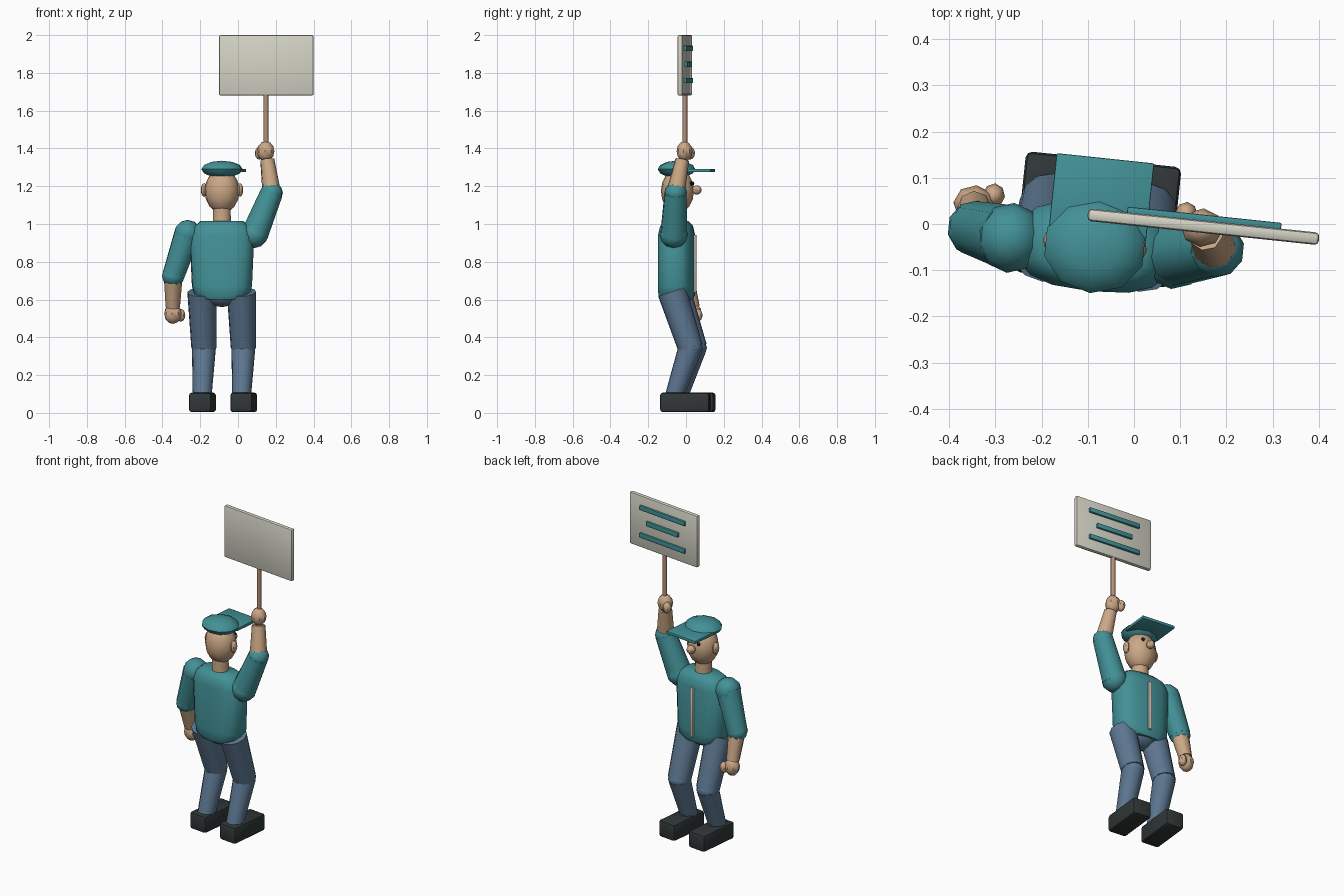
import bpy, bmesh, math
from mathutils import Vector, Matrix

if "Cube" in bpy.data.objects:
    bpy.data.objects.remove(bpy.data.objects["Cube"])

TURN = math.radians(-6)          # the whole figure is turned slightly
ROT = Matrix.Rotation(TURN, 4, 'Z')
CENTRE = Vector((-0.085, -0.05, 0))


def material(name, rgb):
    m = bpy.data.materials.new(name)
    m.diffuse_color = (*rgb, 1)
    m.use_nodes = True
    m.node_tree.nodes["Principled BSDF"].inputs["Base Color"].default_value = m.diffuse_color
    return m


TEAL = material("teal cloth", (0.055, 0.285, 0.31))
SKIN = material("skin", (0.60, 0.39, 0.24))
BLUE = material("denim blue", (0.11, 0.185, 0.285))
CREAM = material("cream board", (0.66, 0.65, 0.56))
DARK = material("dark shoe", (0.03, 0.037, 0.037))
WOOD = material("wood", (0.46, 0.28, 0.18))
BLACK = material("eye black", (0.01, 0.01, 0.01))


def body(side, forward, z):
    """Point in the turned body frame, forward being where the face looks."""
    return CENTRE + ROT @ Vector((side, forward, z))


def finish(name, bm, mat, angle=40):
    bmesh.ops.recalc_face_normals(bm, faces=bm.faces)
    me = bpy.data.meshes.new(name)
    bm.to_mesh(me)
    bm.free()
    me.materials.append(mat)
    ob = bpy.data.objects.new(name, me)
    bpy.context.collection.objects.link(ob)
    bpy.ops.object.select_all(action='DESELECT')
    ob.select_set(True)
    bpy.context.view_layer.objects.active = ob
    bpy.ops.object.shade_smooth_by_angle(angle=math.radians(angle))
    return ob


def ball(name, loc, radii, mat, seg=8, rings=6):
    bm = bmesh.new()
    bmesh.ops.create_uvsphere(bm, u_segments=seg, v_segments=rings, radius=1)
    m = Matrix.Translation(loc) @ ROT @ Matrix.Diagonal((*radii, 1))
    bmesh.ops.transform(bm, matrix=m, verts=bm.verts)
    return finish(name, bm, mat)


def limb(name, a, b, r1, r2, mat, seg=10):
    """Tapered cylinder from a to b."""
    a, b = Vector(a), Vector(b)
    d = b - a
    bm = bmesh.new()
    bmesh.ops.create_cone(bm, cap_ends=True, segments=seg, radius1=r1,
                          radius2=r2, depth=d.length)
    m = Matrix.Translation((a + b) / 2) @ d.to_track_quat('Z', 'Y').to_matrix().to_4x4()
    bmesh.ops.transform(bm, matrix=m, verts=bm.verts)
    return finish(name, bm, mat, 50)


def box(name, loc, size, mat, bevel=0.0):
    bm = bmesh.new()
    bmesh.ops.create_cube(bm, size=1)
    bmesh.ops.scale(bm, vec=size, verts=bm.verts)
    if bevel:
        bmesh.ops.bevel(bm, geom=bm.edges[:], offset=bevel, segments=2,
                        profile=0.5, affect='EDGES')
    bmesh.ops.transform(bm, matrix=Matrix.Translation(loc) @ ROT, verts=bm.verts)
    return finish(name, bm, mat, 35)


# torso: stacked rounded rings (z, half width, half depth)
bm = bmesh.new()
loops = []
for z, w, d in [(0.60, 0.115, 0.085), (0.62, 0.145, 0.095), (0.67, 0.16, 0.096),
                (0.94, 0.172, 0.096), (0.99, 0.145, 0.085), (1.015, 0.115, 0.06)]:
    ring = []
    for i in range(16):
        t = 2 * math.pi * i / 16
        c, s = math.cos(t), math.sin(t)
        x = math.copysign(abs(c) ** 0.75, c) * w
        y = math.copysign(abs(s) ** 0.75, s) * d
        ring.append(bm.verts.new(body(x, y, z)))
    loops.append(ring)
for lo, hi in zip(loops, loops[1:]):
    for i in range(16):
        j = (i + 1) % 16
        bm.faces.new((lo[i], lo[j], hi[j], hi[i]))
bm.faces.new(loops[0])
bm.faces.new(loops[-1])
finish("torso", bm, TEAL, 50)
box("shirt_placket", body(0, 0.097, 0.79), (0.022, 0.016, 0.305), CREAM, 0.004)
ball("pelvis", body(0, 0, 0.635), (0.115, 0.085, 0.075), BLUE, 10)

# head
limb("neck", body(0, 0, 0.99), body(0, 0, 1.10), 0.05, 0.048, SKIN)
ball("head", body(0, 0.005, 1.175), (0.093, 0.088, 0.118), SKIN, 12, 8)
ball("nose", body(0, 0.107, 1.18), (0.025, 0.027, 0.025), SKIN)
for s, n in ((-1, "left"), (1, "right")):
    ball(n + "_ear", body(s * 0.095, 0.005, 1.18), (0.018, 0.022, 0.036), SKIN)
    ball(n + "_eye", body(s * 0.034, 0.082, 1.215), (0.011, 0.009, 0.011), BLACK)

# cap
ball("cap_crown", body(0, 0, 1.29), (0.112, 0.1, 0.045), TEAL, 10, 6)
box("cap_brim", body(0.003, 0.106, 1.283), (0.212, 0.175, 0.018), TEAL, 0.003)

# legs and shoes
for s, n in ((-1, "left"), (1, "right")):
    hip, knee = body(s * 0.105, -0.012, 0.64), body(s * 0.105, 0.085, 0.345)
    ankle = body(s * 0.105, 0.0, 0.09)
    limb(n + "_thigh", knee, hip, 0.067, 0.078, BLUE, 12)
    ball(n + "_knee", knee, (0.066, 0.066, 0.05), BLUE, 10)
    limb(n + "_shin", ankle, knee, 0.05, 0.064, BLUE, 12)
    box(n + "_shoe", body(s * 0.11, 0.06, 0.0555), (0.118, 0.262, 0.103), DARK, 0.014)


def arm(n, shoulder, elbow, wrist, hand, thumb):
    ball(n + "_shoulder", shoulder, (0.072, 0.076, 0.072), TEAL, 10)
    limb(n + "_sleeve", shoulder, elbow, 0.072, 0.06, TEAL)
    ball(n + "_elbow", elbow, (0.061, 0.061, 0.056), TEAL, 10)
    limb(n + "_forearm", elbow, wrist, 0.05, 0.038, SKIN, 8)
    ball(n + "_hand", hand, (0.046, 0.042, 0.054), SKIN)
    ball(n + "_thumb", thumb, (0.024, 0.026, 0.034), SKIN)


# lowered arm and raised arm
arm("left", Vector((-0.267, -0.03, 0.95)), Vector((-0.343, -0.01, 0.725)),
    (-0.345, 0.035, 0.56), Vector((-0.345, 0.042, 0.525)), Vector((-0.303, 0.062, 0.517)))
arm("right", Vector((0.088, -0.065, 0.945)), Vector((0.178, -0.055, 1.165)),
    (0.155, -0.02, 1.34), Vector((0.147, -0.008, 1.385)), Vector((0.113, 0.022, 1.375)))

# placard
limb("sign_pole", (0.148, -0.006, 1.33), (0.148, -0.006, 1.70), 0.013, 0.013, WOOD, 10)
sign = Vector((0.15, -0.006, 1.84))
box("sign_board", sign, (0.503, 0.027, 0.32), CREAM, 0.009)
for z, length in ((1.93, 0.335), (1.845, 0.235), (1.76, 0.335)):
    p = sign + ROT @ Vector((0, 0.018, 0))
    box("sign_stripe", Vector((p.x, p.y, z)), (length, 0.016, 0.028), TEAL, 0.003)
